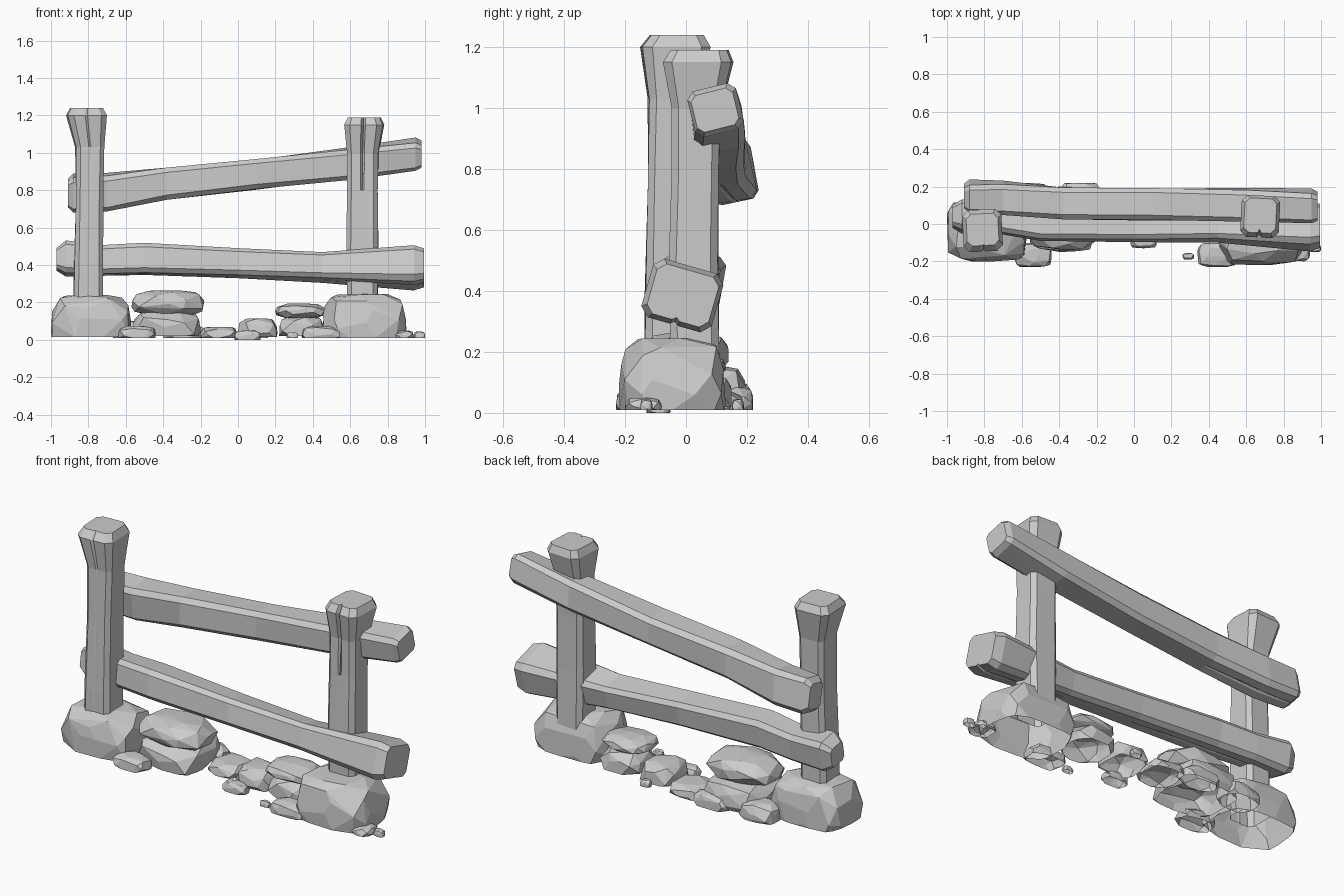
import bpy, bmesh, math, random
from mathutils import Vector, Matrix

default_cube = bpy.data.objects.get("Cube")
if default_cube:
    bpy.data.objects.remove(default_cube, do_unlink=True)

# One plain grey for wood and stone
grey = bpy.data.materials.new("plain_grey")
grey.use_nodes = True
colour = (0.6, 0.6, 0.6, 1)
grey.diffuse_color = colour
grey.node_tree.nodes["Principled BSDF"].inputs["Base Color"].default_value = colour


def finish(bm, name):
    """Turn a bmesh into a flat shaded grey object."""
    bmesh.ops.recalc_face_normals(bm, faces=bm.faces[:])
    mesh = bpy.data.meshes.new(name)
    bm.to_mesh(mesh)
    bm.free()
    mesh.materials.append(grey)
    obj = bpy.data.objects.new(name, mesh)
    bpy.context.scene.collection.objects.link(obj)
    return obj


def outline(half_w, half_h, split, chamfer=0.3):
    """Chamfered rectangle with a crack in its lower (front) side."""
    c = chamfer * min(half_w, half_h)
    w, h = half_w, half_h
    gap = 0.12 * w
    return [(-w, c - h), (c - w, -h), (-gap, -h), (0, split - h), (gap, -h),
            (w - c, -h), (w, c - h), (w, h - c), (w - c, h), (c - w, h), (-w, h - c)]


def hewn_beam(name, sections, upright):
    """Loft outlines along a beam; each section is centre, half sizes, roll, crack."""
    bm = bmesh.new()
    rings = []
    for centre, half_w, half_h, roll, split in sections:
        turn = Matrix.Rotation(math.radians(roll), 2)
        ring = []
        for point in outline(half_w, half_h, split):
            u, v = turn @ Vector(point)
            offset = (u, v, 0) if upright else (0, u, v)
            ring.append(bm.verts.new(Vector(centre) + Vector(offset)))
        rings.append(ring)
    for lower, upper in zip(rings, rings[1:]):
        count = len(lower)
        for i in range(count):
            j = (i + 1) % count
            bm.faces.new((lower[i], lower[j], upper[j], upper[i]))
    # posts stay open where they sink into the boulders
    if not upright:
        bm.faces.new(rings[0][::-1])
    bm.faces.new(rings[-1])
    return finish(bm, name)


def rock(name, low, high, seed, points, power, grounded):
    """Faceted stone fitted to its extents; grounded ones are cut off open below."""
    rng = random.Random(seed)
    bm = bmesh.new()
    golden = math.pi * (3 - math.sqrt(5))
    for i in range(points):
        z = 1 - 2 * (i + 0.5) / points
        r = math.sqrt(1 - z * z)
        a = i * golden + seed
        d = Vector((r * math.cos(a), r * math.sin(a), z))
        d += Vector([rng.uniform(-0.14, 0.14) for _ in range(3)])
        d /= sum(abs(k) ** power for k in d) ** (1 / power)
        # stones narrow a little toward the top
        d.xy *= 1 - 0.1 * max(d.z, 0)
        bm.verts.new(d)
    hull = bmesh.ops.convex_hull(bm, input=bm.verts[:])
    loose = [v for v in hull["geom_interior"] if isinstance(v, bmesh.types.BMVert)]
    bmesh.ops.delete(bm, geom=loose, context='VERTS')
    if grounded:
        bmesh.ops.bisect_plane(bm, geom=bm.verts[:] + bm.edges[:] + bm.faces[:],
                               plane_co=(0, 0, -0.55), plane_no=(0, 0, 1),
                               clear_inner=True)
    bmesh.ops.dissolve_limit(bm, angle_limit=math.radians(9),
                             verts=bm.verts[:], edges=bm.edges[:])
    for axis in range(3):
        values = [v.co[axis] for v in bm.verts]
        least, span = min(values), max(values) - min(values)
        for v in bm.verts:
            t = (v.co[axis] - least) / span
            v.co[axis] = low[axis] + t * (high[axis] - low[axis])
    return finish(bm, name)


# Posts with flared, chamfered heads
hewn_beam("right_side_post", [
    ((-.80, -.05, .1), .08, .085, 0, 0),
    ((-.80, -.05, .35), .077, .085, 2, .005),
    ((-.793, -.045, .75), .073, .08, 0, 0),
    ((-.793, -.04, 1.03), .075, .083, 3, .005),
    ((-.81, -.035, 1.2), .105, .112, 3, .01),
    ((-.81, -.03, 1.24), .085, .085, 3, .005),
], True)
hewn_beam("left_side_post", [
    ((.665, .03, .1), .08, .08, 0, 0),
    ((.665, .025, .5), .085, .08, -1, 0),
    ((.665, .03, .8), .082, .077, 0, 0),
    ((.668, .035, 1.0), .083, .08, -2, .03),
    ((.675, .04, 1.15), .103, .112, -3, .03),
    ((.675, .045, 1.19), .085, .092, -3, .02),
], True)

# Sloping rails, leaning with a slight roll
hewn_beam("upper_rail", [
    ((-.91, .15, .785), .055, .07, 12, .0),
    ((-.88, .15, .785), .075, .095, 12, .0),
    ((-.7, .14, .79), .083, .096, 8, .01),
    ((-.38, .11, .835), .085, .086, 0, 0),
    ((.1, .105, .885), .085, .08, -2, 0),
    ((.6, .103, .943), .085, .082, 6, 0),
    ((.95, .097, .993), .082, .077, 14, 0),
    ((.98, .095, .993), .07, .062, 14, 0),
], False)
hewn_beam("lower_rail", [
    ((-.97, .04, .43), .055, .055, -10, 0),
    ((-.92, .04, .435), .082, .088, -10, 0),
    ((-.72, .03, .425), .078, .077, -6, 0),
    ((-.5, .0, .433), .085, .08, -6, .01),
    ((.0, -.01, .41), .08, .072, -9, 0),
    ((.45, -.01, .387), .08, .07, -14, 0),
    ((.94, -.012, .385), .12, .1, -16, .01),
    ((.995, -.01, .385), .105, .085, -16, .01),
], False)

# Footing boulders and pebbles: low corner, high corner
ground_stones = {
    "right_boulder": ((-1, -.2, .015), (-.57, .13, .24)),
    "left_boulder": ((.45, -.22, .01), (.9, .13, .245)),
    "right_slab_base": ((-.56, -.15, .02), (-.2, .2, .16)),
    "left_slab_base": ((.22, -.09, .02), (.46, .15, .125)),
    "right_front_stone": ((-.64, -.23, .01), (-.44, -.1, .075)),
    "left_front_stone": ((.34, -.23, .01), (.55, -.1, .075)),
    "right_back_stone": ((-.67, .06, .01), (-.46, .22, .1)),
    "back_stone": ((-.4, .1, .01), (-.18, .22, .085)),
    "middle_flat_stone": ((-.2, -.02, .01), (0, .19, .07)),
    "middle_stone": ((0, -.07, .015), (.21, .15, .115)),
    "middle_front_stone": ((-.02, -.13, 0), (.12, -.05, .05)),
    "front_pebble": ((.26, -.19, .01), (.32, -.155, .04)),
    "side_stone": ((.82, -.2, .01), (.94, -.08, .05)),
    "side_pebble": ((.94, -.15, .01), (1, -.11, .045)),
    "back_pebble": ((.1, .15, .01), (.16, .19, .045)),
}
for seed, (name, (low, high)) in enumerate(ground_stones.items()):
    rock(name, low, high, seed, 60 if "boulder" in name else 40, 5, True)

# Flat slabs stacked on the base stones
rock("right_slab", (-.57, -.14, .13), (-.18, .14, .265), 3, 36, 3.6, False)
rock("left_slab", (.2, -.09, .115), (.47, .13, .195), 5, 36, 3.6, False)
